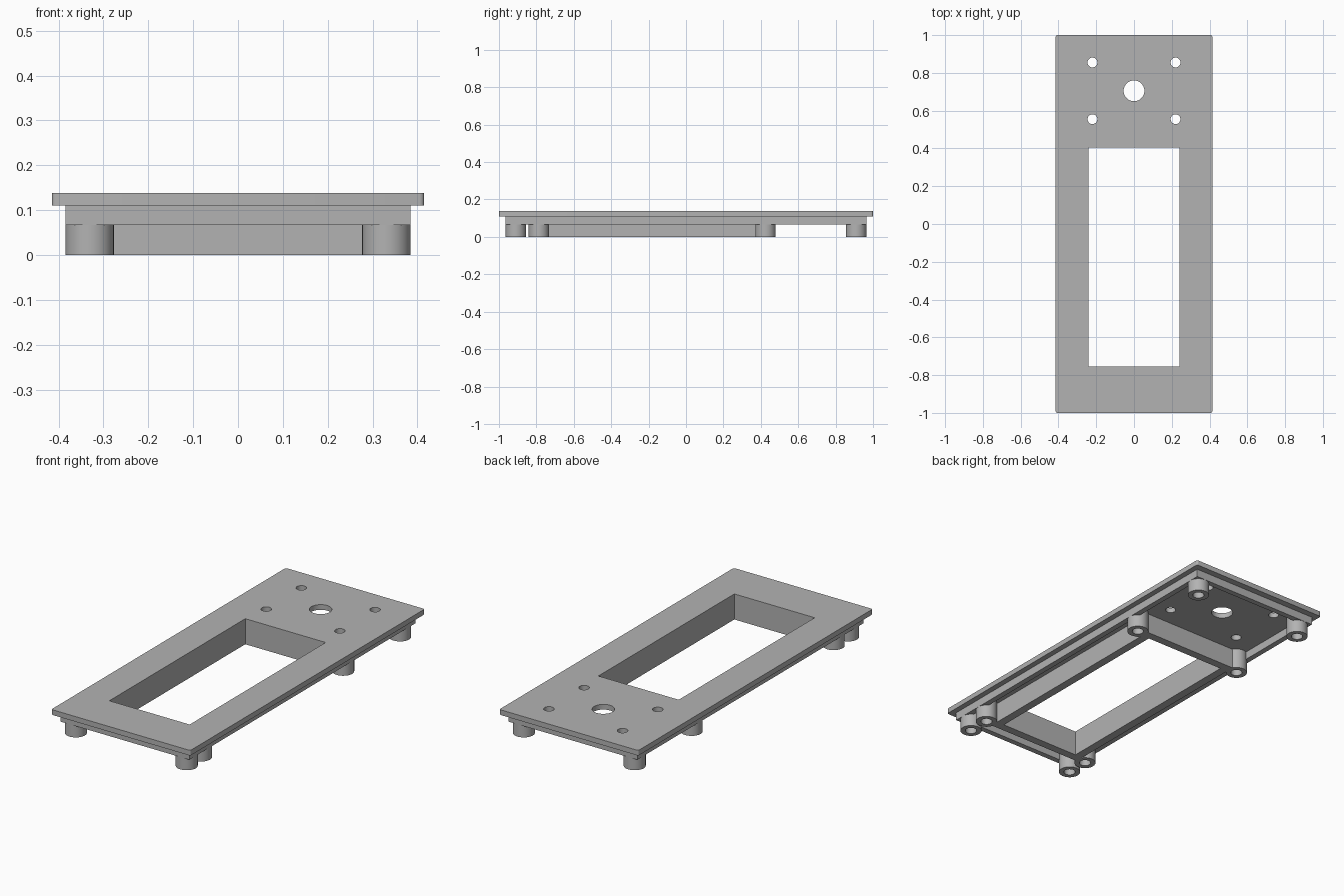
import bpy, bmesh
from math import cos, sin, pi

if "Cube" in bpy.data.objects:
    bpy.data.objects.remove(bpy.data.objects["Cube"])

grey = bpy.data.materials.new("plain_grey")
grey.use_nodes = True
colour = (0.45, 0.45, 0.45, 1)
grey.diffuse_color = colour
grey.node_tree.nodes["Principled BSDF"].inputs["Base Color"].default_value = colour


def rect(x0, y0, x1, y1):
    return [(x0, y0), (x1, y0), (x1, y1), (x0, y1)]


def rounded(x, y, r, steps=4):
    """Centred rectangle with small corner arcs."""
    pts = []
    for k, (sx, sy) in enumerate([(1, 1), (-1, 1), (-1, -1), (1, -1)]):
        for i in range(steps + 1):
            a = (k + i / steps) * pi / 2
            pts.append((sx * (x - r) + r * cos(a), sy * (y - r) + r * sin(a)))
    return pts


def circle(x, y, r, n=48):
    return [(x + r * cos(2 * pi * i / n), y + r * sin(2 * pi * i / n)) for i in range(n)]


def extrude(name, loops, z0, z1):
    """Fill the first loop, leave the others as holes, extrude z0 to z1."""
    curve = bpy.data.curves.new(name, "CURVE")
    curve.dimensions = "2D"
    curve.fill_mode = "BOTH"
    curve.extrude = (z1 - z0) / 2
    for loop in loops:
        spline = curve.splines.new("POLY")
        spline.points.add(len(loop) - 1)
        for point, (x, y) in zip(spline.points, loop):
            point.co = (x, y, 0, 1)
        spline.use_cyclic_u = True
    helper = bpy.data.objects.new(name + "_outline", curve)
    bpy.context.collection.objects.link(helper)
    graph = bpy.context.evaluated_depsgraph_get()
    mesh = bpy.data.meshes.new_from_object(helper.evaluated_get(graph))
    bpy.data.objects.remove(helper)
    # Weld caps to walls
    bm = bmesh.new()
    bm.from_mesh(mesh)
    bmesh.ops.remove_doubles(bm, verts=bm.verts, dist=0.0001)
    bmesh.ops.recalc_face_normals(bm, faces=bm.faces)
    bmesh.ops.translate(bm, verts=bm.verts, vec=(0, 0, (z0 + z1) / 2))
    bm.to_mesh(mesh)
    bm.free()
    mesh.materials.clear()
    mesh.materials.append(grey)
    obj = bpy.data.objects.new(name, mesh)
    bpy.context.collection.objects.link(obj)
    bpy.ops.object.select_all(action="DESELECT")
    obj.select_set(True)
    bpy.context.view_layer.objects.active = obj
    bpy.ops.object.shade_smooth_by_angle(angle=0.6)
    return obj


under, top, rim_bottom = 0.11, 0.138, 0.067
wx, wy0, wy1 = 0.24, -0.755, 0.405
window = rect(-wx, wy0, wx, wy1)

# Top plate with window, screw holes and central hole
screw_holes = [circle(sx * 0.22, y, 0.026) for sx in (-1, 1) for y in (0.555, 0.855)]
extrude("top_plate", [rounded(0.415, 1, 0.01), window, circle(0, 0.705, 0.055)] + screw_holes,
        under, top)

# Stepped rim under the plate
rx, ry, wall = 0.385, 0.965, 0.03
extrude("under_rim", [rect(-rx, -ry, rx, ry),
                      rect(wall - rx, wall - ry, rx - wall, ry - wall)], rim_bottom, under)

# Deep wall around the window
t = 0.045
extrude("window_wall", [rect(-wx - t, wy0 - t, wx + t, wy1 + t), window], 0, under)

# Hollow mounting posts
for side, sx in (("left", 1), ("right", -1)):
    for place, y in (("front", -0.91), ("window_front", -0.787),
                     ("window_back", 0.425), ("back", 0.91)):
        extrude(f"{place}_post_{side}",
                [circle(sx * 0.331, y, 0.054), circle(sx * 0.331, y, 0.029)], 0, under)
